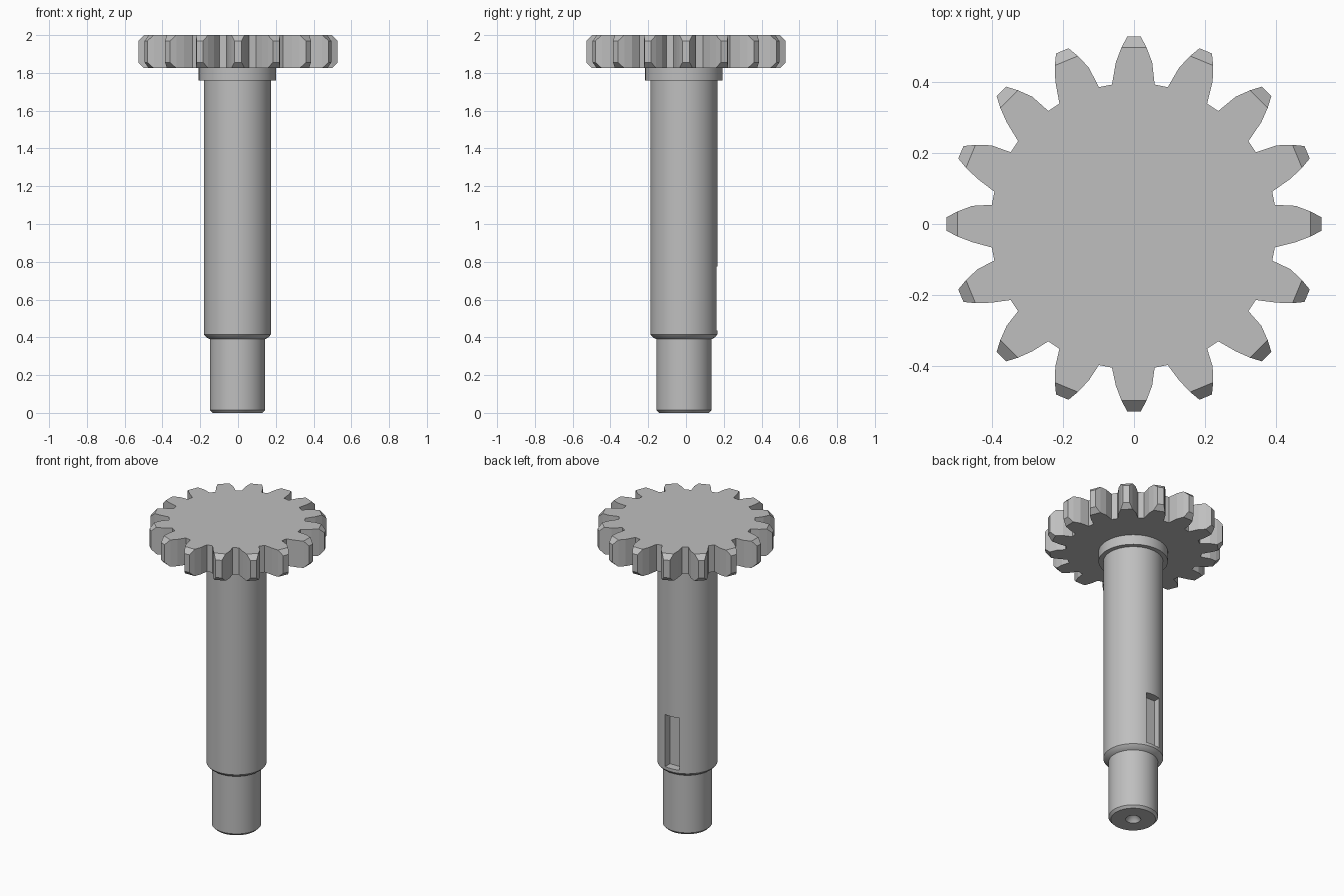
import bpy, bmesh, math
from mathutils import Vector, Matrix

if "Cube" in bpy.data.objects:
    bpy.data.objects.remove(bpy.data.objects["Cube"], do_unlink=True)

steel = bpy.data.materials.new("grey_steel")
steel.use_nodes = True
COLOR = (0.52, 0.52, 0.52, 1)
steel.diffuse_color = COLOR
steel.node_tree.nodes["Principled BSDF"].inputs["Base Color"].default_value = COLOR

AXIS = Vector((-0.003, -0.011, 0))   # the shaft sits slightly off the gear centre
TEETH = 16
GEAR_LOW, GEAR_HIGH = 1.825, 2.0


def make_object(name, bm):
    bmesh.ops.recalc_face_normals(bm, faces=bm.faces[:])
    mesh = bpy.data.meshes.new(name)
    bm.to_mesh(mesh)
    bm.free()
    mesh.materials.append(steel)
    obj = bpy.data.objects.new(name, mesh)
    bpy.context.collection.objects.link(obj)
    return obj


def smooth(obj):
    bpy.ops.object.select_all(action="DESELECT")
    obj.select_set(True)
    bpy.context.view_layer.objects.active = obj
    bpy.ops.object.shade_smooth_by_angle(angle=math.radians(25))


def lathe(name, profile, segments=64):
    """Revolve (radius, height) points that start and end on the axis."""
    bm = bmesh.new()
    verts = [bm.verts.new((r, 0, z)) for r, z in profile]
    edges = [bm.edges.new(pair) for pair in zip(verts, verts[1:])]
    bmesh.ops.spin(bm, geom=verts + edges, cent=(0, 0, 0), axis=(0, 0, 1),
                   angle=math.tau, steps=segments)
    bmesh.ops.remove_doubles(bm, verts=bm.verts[:], dist=1e-4)
    bmesh.ops.translate(bm, vec=AXIS, verts=bm.verts[:])
    return make_object(name, bm)


# Stepped shaft with a centre-drilled end and a shoulder
shaft = lathe("shaft", [
    (0, 0.07), (0.045, 0), (0.132, 0), (0.146, 0.015), (0.146, 0.39),
    (0.164, 0.4), (0.177, 0.415), (0.177, 1.77), (0, 1.77)])

# Keyway cut into the back of the shaft
bm = bmesh.new()
bmesh.ops.create_cube(bm, size=1, matrix=Matrix.Translation((-0.013, 0.212, 0.605))
                      @ Matrix.Diagonal((0.1, 0.2, 0.34, 1)))
cutter = make_object("keyway_cutter", bm)
cutter.hide_render = True
cut = shaft.modifiers.new("keyway", "BOOLEAN")
cut.operation = "DIFFERENCE"
cut.solver = "EXACT"
cut.object = cutter
bpy.context.view_layer.objects.active = shaft
bpy.ops.object.modifier_apply(modifier=cut.name)
bpy.data.objects.remove(cutter, do_unlink=True)
smooth(shaft)

# Collar under the gear
collar = lathe("collar", [(0, 1.76), (0.205, 1.76), (0.205, GEAR_LOW + 0.005),
                          (0, GEAR_LOW + 0.005)])
smooth(collar)

# Gear: one tooth flank mirrored, repeated around, extruded
flank = [(0.398, 0.06), (0.455, 0.051), (0.497, 0.035), (0.527, 0.019)]
tooth = [(r, -w) for r, w in flank] + [(r, w) for r, w in reversed(flank)]
bm = bmesh.new()
outline = []
for i in range(TEETH):
    turn = Matrix.Rotation(math.tau * i / TEETH, 3, "Z")
    for r, w in tooth:
        point = turn @ Vector((r, w, GEAR_LOW))
        if r == flank[0][0]:
            point += Vector((-0.002, -0.006, 0))
        outline.append(bm.verts.new(point))
base = bm.faces.new(outline)
top = bmesh.ops.extrude_face_region(bm, geom=[base])
bmesh.ops.translate(bm, vec=(0, 0, GEAR_HIGH - GEAR_LOW),
                    verts=[v for v in top["geom"] if isinstance(v, bmesh.types.BMVert)])

# Flat chamfers on the top and bottom of every tooth tip
for i in range(TEETH):
    a = math.tau * i / TEETH
    out = Vector((math.cos(a), math.sin(a), 0))
    for z, side in ((GEAR_LOW, -1), (GEAR_HIGH, 1)):
        cut = bmesh.ops.bisect_plane(
            bm, geom=bm.verts[:] + bm.edges[:] + bm.faces[:],
            plane_co=out * 0.497 + Vector((0, 0, z)),
            plane_no=out + Vector((0, 0, side)), clear_outer=True)
        rim = [e for e in cut["geom_cut"] if isinstance(e, bmesh.types.BMEdge)]
        bmesh.ops.edgenet_fill(bm, edges=rim)
make_object("gear", bm)
